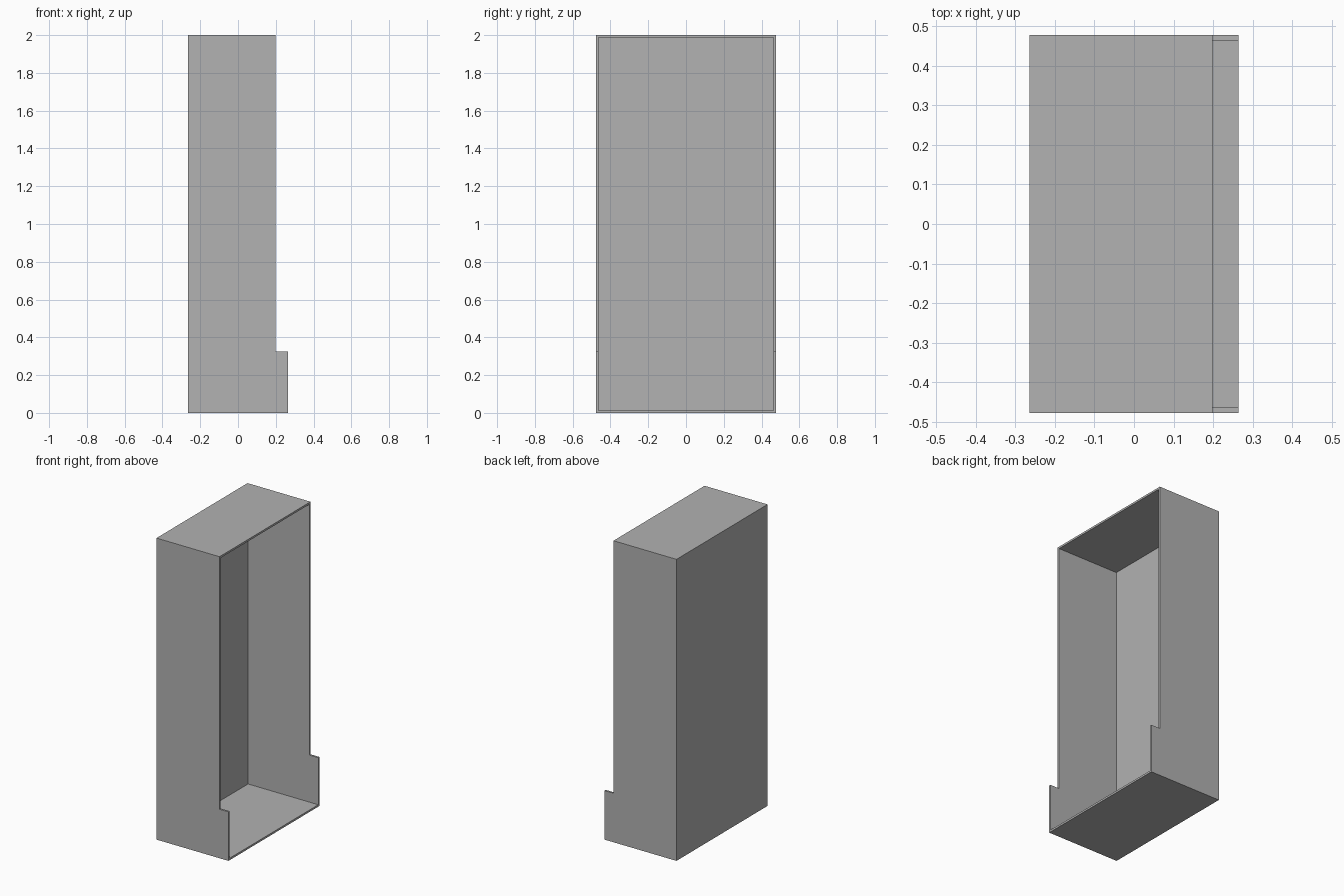
import bpy, bmesh

cube = bpy.data.objects.get("Cube")
if cube:
    bpy.data.objects.remove(cube, do_unlink=True)

HALF_DEPTH, HALF_WIDTH, HEIGHT = 0.264, 0.477, 2.0
STEP_X, STEP_Z, WALL = 0.198, 0.325, 0.013

# Single grey material
grey = bpy.data.materials.new("plain_grey")
grey.use_nodes = True
colour = (0.445, 0.445, 0.445, 1)
grey.diffuse_color = colour
grey.node_tree.nodes["Principled BSDF"].inputs["Base Color"].default_value = colour

# Stepped side outline, extruded across the width
outline = [(-HALF_DEPTH, 0), (HALF_DEPTH, 0), (HALF_DEPTH, STEP_Z),
           (STEP_X, STEP_Z), (STEP_X, HEIGHT), (-HALF_DEPTH, HEIGHT)]
bm = bmesh.new()
side = bm.faces.new([bm.verts.new((x, -HALF_WIDTH, z)) for x, z in outline])
extruded = bmesh.ops.extrude_face_region(bm, geom=[side], use_keep_orig=True)
moved = [g for g in extruded["geom"] if isinstance(g, bmesh.types.BMVert)]
bmesh.ops.translate(bm, verts=moved, vec=(0, 2 * HALF_WIDTH, 0))
bmesh.ops.recalc_face_normals(bm, faces=bm.faces)

# Open the +x side: remove the upper front, the lower front and the step ledge
opening = [f for f in bm.faces
           if f.normal.x > 0.9
           or (f.normal.z > 0.9 and f.calc_center_median().z < HEIGHT / 2)]
bmesh.ops.delete(bm, geom=opening, context='FACES')

mesh = bpy.data.meshes.new("open_cabinet_shell")
bm.to_mesh(mesh)
bm.free()
mesh.materials.append(grey)
shell = bpy.data.objects.new("open_cabinet_shell", mesh)
bpy.context.collection.objects.link(shell)

# Thin walls grown inward
walls = shell.modifiers.new("wall_thickness", 'SOLIDIFY')
walls.thickness = WALL
walls.offset = -1
walls.use_even_offset = True
